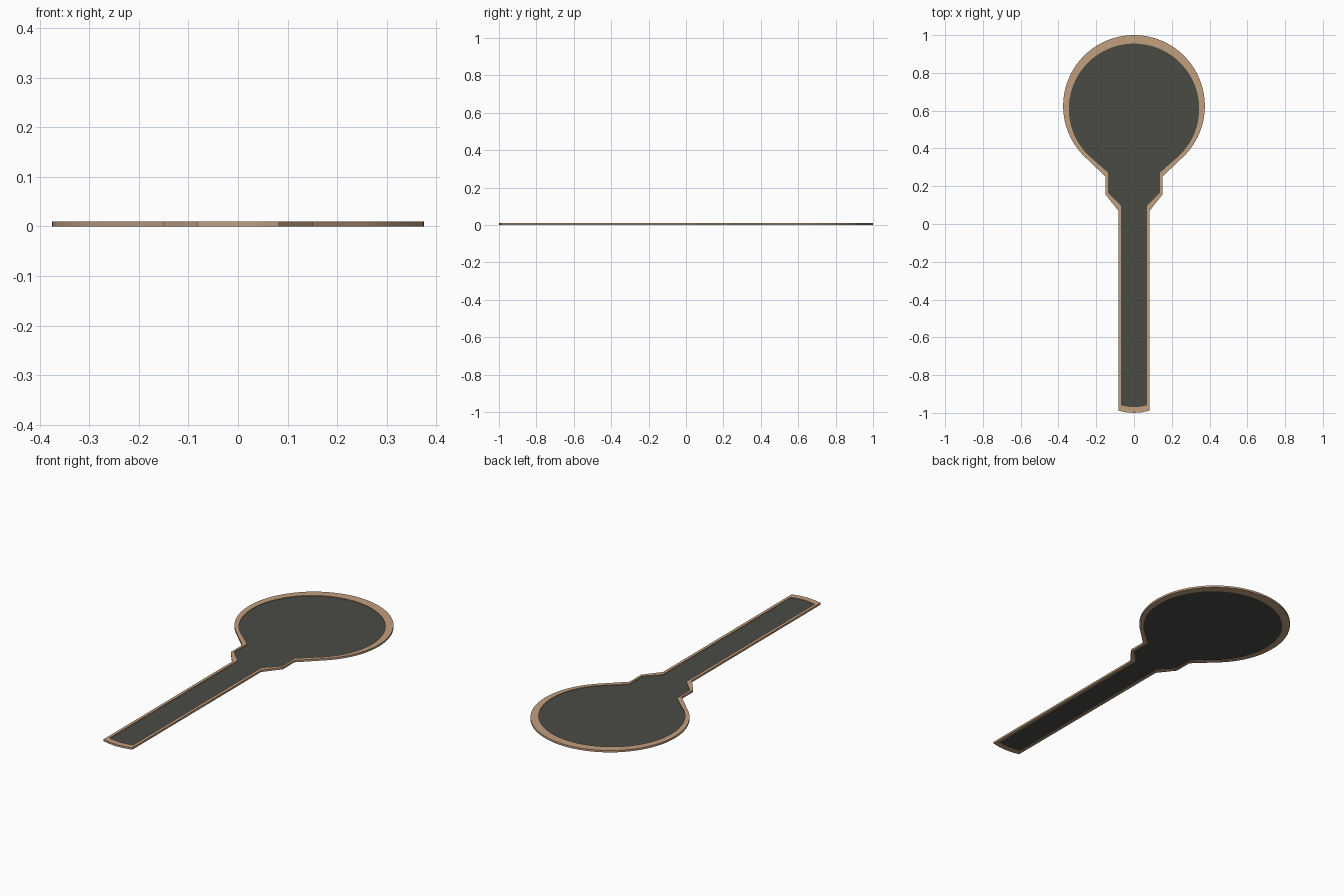
import bpy, bmesh, math

if "Cube" in bpy.data.objects:
    bpy.data.objects.remove(bpy.data.objects["Cube"])


def material(name, rgb):
    m = bpy.data.materials.new(name)
    m.diffuse_color = (*rgb, 1)
    m.use_nodes = True
    m.node_tree.nodes["Principled BSDF"].inputs["Base Color"].default_value = m.diffuse_color
    return m


tan = material("tan frame", (0.54, 0.35, 0.215))
dark = material("dark panel", (0.07, 0.07, 0.06))


def outline(cy, r, join_x, side, tail, n=64):
    """Closed outline: round head, shoulders, handle, slightly bowed end."""
    a0 = -math.acos(join_x / r)
    right = [(r * math.cos(a), cy + r * math.sin(a))
             for a in (math.pi / 2 + (a0 - math.pi / 2) * i / n for i in range(n + 1))]
    right += side + tail
    left = [(-x, y) for x, y in reversed(right) if x > 1e-5]
    return right + left


outer = outline(0.625, 0.375, 0.25, [(0.15, 0.25), (0.15, 0.155), (0.083, 0.07)],
                [(0.083, -0.988), (0.042, -0.997), (0, -1.0)])
inner = outline(0.61, 0.345, 0.212, [(0.138, 0.272), (0.138, 0.165), (0.068, 0.095)],
                [(0.068, -0.96), (0.034, -0.967), (0, -0.97)])


def make_object(name, bm, mat):
    bmesh.ops.recalc_face_normals(bm, faces=bm.faces)
    me = bpy.data.meshes.new(name)
    bm.to_mesh(me)
    bm.free()
    me.materials.append(mat)
    ob = bpy.data.objects.new(name, me)
    bpy.context.collection.objects.link(ob)
    return ob


# Raised frame: matching outer and inner loops, bridged all round
bm = bmesh.new()
loops = [[bm.verts.new((x, y, z)) for x, y in pts]
         for pts, z in ((outer, 0), (outer, 0.01), (inner, 0.01), (inner, 0))]
count = len(outer)
for k in range(4):
    a, b = loops[k], loops[(k + 1) % 4]
    for i in range(count):
        j = (i + 1) % count
        bm.faces.new((a[i], a[j], b[j], b[i]))
make_object("frame", bm, tan)

# Thin dark panel set inside the frame, recessed on both sides
bm = bmesh.new()
low = [bm.verts.new((x, y, 0.003)) for x, y in inner]
high = [bm.verts.new((x, y, 0.007)) for x, y in inner]
bm.faces.new(low)
bm.faces.new(high)
for i in range(count):
    j = (i + 1) % count
    bm.faces.new((low[i], low[j], high[j], high[i]))
make_object("panel", bm, dark)
